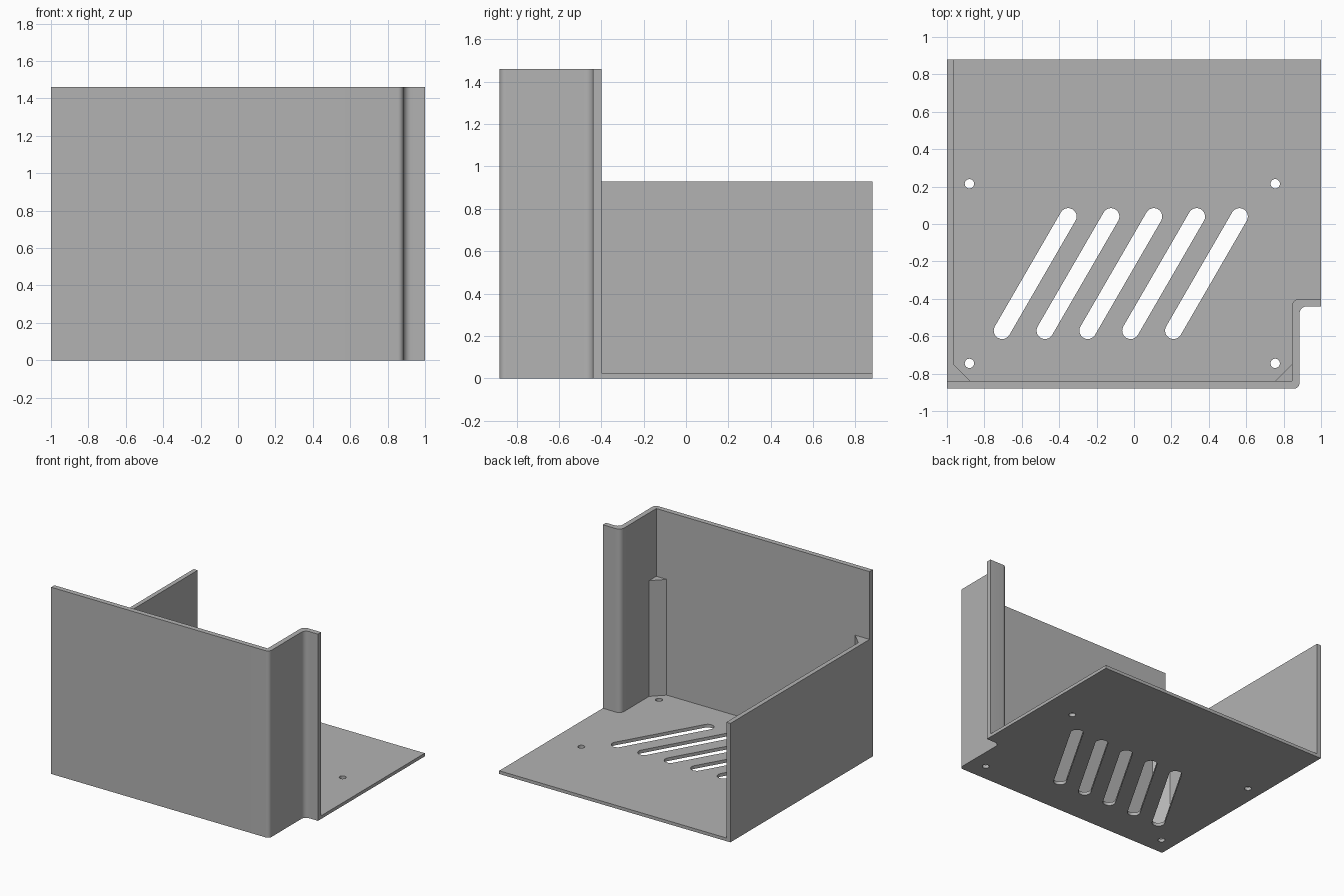
import bpy
import bmesh
from math import cos, sin, pi, radians
from mathutils import Vector

cube = bpy.data.objects.get("Cube")
if cube:
    bpy.data.objects.remove(cube, do_unlink=True)

# Main dimensions
HALF_X, HALF_Y = 1.0, 0.88
FLOOR_TOP, SIDE_TOP, FRONT_TOP = 0.025, 0.93, 1.46
SIDE_IN = -0.965                      # inner face of the side wall
FRONT_IN = -0.84                      # inner face of the front wall
STEP_OUT, STEP_IN = 0.885, 0.845      # faces of the stepped return
FLANGE_OUT, FLANGE_IN = -0.44, -0.4   # faces of the flange
GUSSET = 0.09

grey = bpy.data.materials.new("sheet grey")
grey.use_nodes = True
colour = (0.45, 0.45, 0.45, 1)
grey.diffuse_color = colour
grey.node_tree.nodes["Principled BSDF"].inputs["Base Color"].default_value = colour


def rounded(corners, steps=8):
    """Outline from (x, y, radius) corners; square corners may be rounded."""
    points = []
    for i, (x, y, r) in enumerate(corners):
        p = Vector((x, y))
        if r == 0:
            points.append(p)
            continue
        to_prev = (Vector(corners[i - 1][:2]) - p).normalized() * r
        to_next = (Vector(corners[(i + 1) % len(corners)][:2]) - p).normalized() * r
        for k in range(steps + 1):
            t = pi / 2 * k / steps
            points.append(p + to_prev * (1 - sin(t)) + to_next * (1 - cos(t)))
    return points


def slot(a, b, r, steps=12):
    """Outline with half-round ends around the segment a-b."""
    a, b = Vector(a), Vector(b)
    side = Vector((b.y - a.y, a.x - b.x)).normalized() * r
    along = (b - a).normalized() * r
    arc = [pi * k / steps for k in range(steps + 1)]
    return ([b + side * cos(t) + along * sin(t) for t in arc]
            + [a - side * cos(t) - along * sin(t) for t in arc])


def circle(x, y, r, n=24):
    return [Vector((x + r * cos(2 * pi * k / n), y + r * sin(2 * pi * k / n)))
            for k in range(n)]


def plate(name, outlines, bottom, top):
    """Extrude the first outline, with the other outlines as holes."""
    curve = bpy.data.curves.new(name, "CURVE")
    curve.dimensions = "2D"
    curve.fill_mode = "BOTH"
    curve.extrude = (top - bottom) / 2
    for outline in outlines:
        spline = curve.splines.new("POLY")
        spline.points.add(len(outline) - 1)
        for point, p in zip(spline.points, outline):
            point.co = (p.x, p.y, 0, 1)
        spline.use_cyclic_u = True
    obj = bpy.data.objects.new(name, curve)
    bpy.context.collection.objects.link(obj)
    bpy.ops.object.select_all(action="DESELECT")
    obj.select_set(True)
    bpy.context.view_layer.objects.active = obj
    bpy.ops.object.convert(target="MESH")
    obj = bpy.context.object
    obj.name = name
    # Weld the caps to the sides and set the height
    bm = bmesh.new()
    bm.from_mesh(obj.data)
    bmesh.ops.remove_doubles(bm, verts=bm.verts, dist=0.0001)
    bmesh.ops.translate(bm, verts=bm.verts, vec=(0, 0, (top + bottom) / 2))
    bmesh.ops.recalc_face_normals(bm, faces=bm.faces)
    bmesh.ops.dissolve_limit(bm, angle_limit=radians(0.5), verts=bm.verts, edges=bm.edges)
    bm.to_mesh(obj.data)
    bm.free()
    obj.data.materials.clear()
    obj.data.materials.append(grey)
    bpy.ops.object.shade_smooth_by_angle(angle=radians(30))
    return obj


# Floor with slanted vent slots and screw holes
floor = rounded([
    (SIDE_IN, FRONT_IN, 0), (STEP_IN, FRONT_IN, 0), (STEP_IN, FLANGE_IN, 0.04),
    (HALF_X, FLANGE_IN, 0), (HALF_X, HALF_Y, 0), (SIDE_IN, HALF_Y, 0)])
holes = [slot((-0.705 + i * 0.229, -0.57), (-0.352 + i * 0.229, 0.04), 0.045)
         for i in range(5)]
holes += [circle(x, y, 0.025) for x in (-0.88, 0.755) for y in (-0.745, 0.215)]
plate("floor", [floor] + holes, 0, FLOOR_TOP)

# Tall front wall with stepped return and flange
front = rounded([
    (-HALF_X, -HALF_Y, 0), (STEP_OUT, -HALF_Y, 0.03), (STEP_OUT, FLANGE_OUT, 0.04),
    (HALF_X, FLANGE_OUT, 0), (HALF_X, FLANGE_IN, 0), (STEP_IN, FLANGE_IN, 0.04),
    (STEP_IN, FRONT_IN, 0), (-HALF_X, FRONT_IN, 0)])
plate("front_wall", [front], 0, FRONT_TOP)

# Lower side wall
side_wall = rounded([(-HALF_X, FRONT_IN, 0), (SIDE_IN, FRONT_IN, 0),
                     (SIDE_IN, HALF_Y, 0), (-HALF_X, HALF_Y, 0)])
plate("side_wall", [side_wall], 0, SIDE_TOP)

# Corner gussets
for name, x, d in (("right_gusset", SIDE_IN, GUSSET), ("left_gusset", STEP_IN, -GUSSET)):
    tri = rounded([(x, FRONT_IN, 0), (x + d, FRONT_IN, 0), (x, FRONT_IN + GUSSET, 0)])
    plate(name, [tri], FLOOR_TOP, SIDE_TOP)
